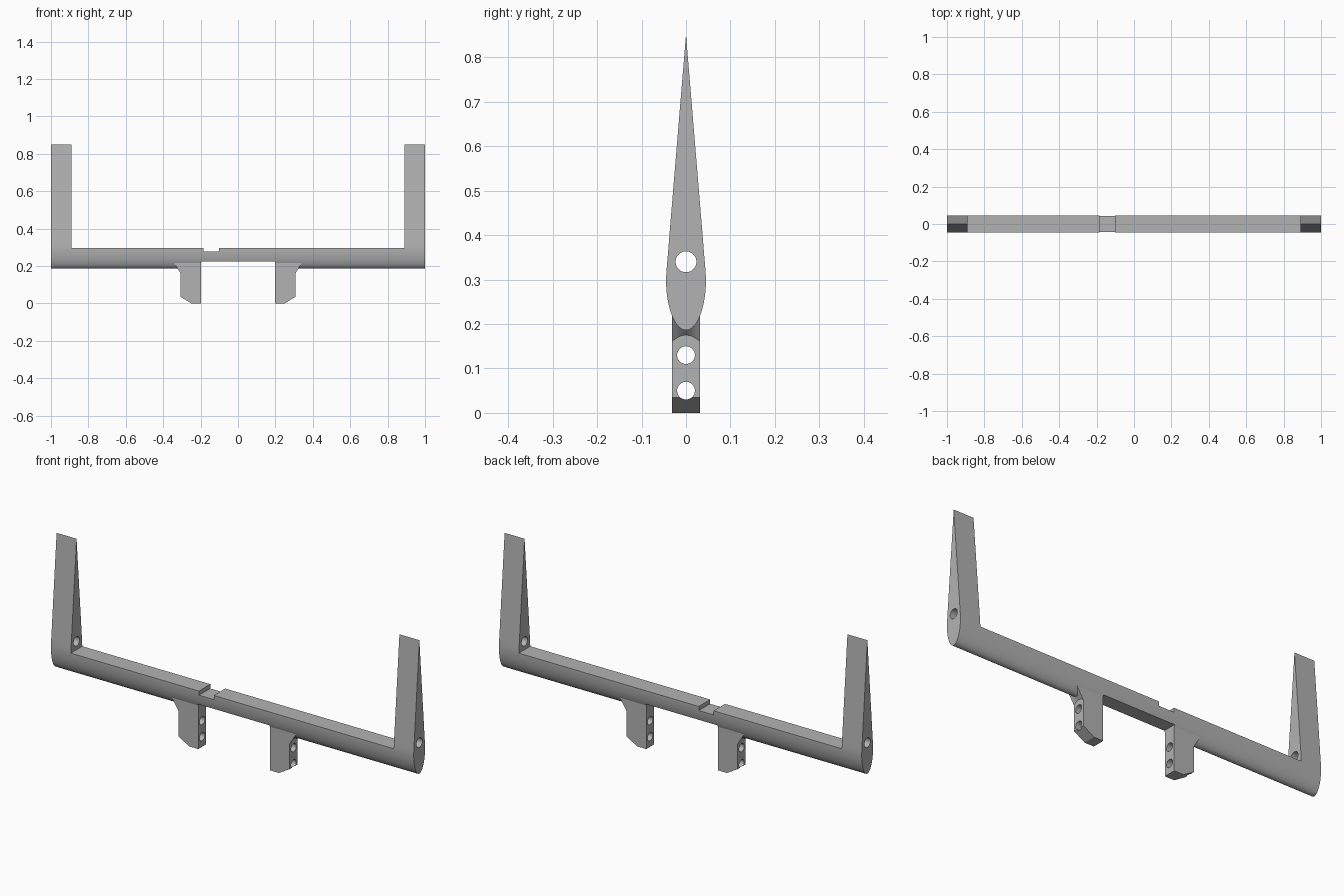
import bpy, bmesh, math

if "Cube" in bpy.data.objects:
    bpy.data.objects.remove(bpy.data.objects["Cube"])

grey = bpy.data.materials.new("plain grey")
grey.use_nodes = True
colour = (0.45, 0.45, 0.45, 1)
grey.diffuse_color = colour
grey.node_tree.nodes["Principled BSDF"].inputs["Base Color"].default_value = colour

TIP, BELLY, BOTTOM, HALF = 0.851, 0.30, 0.186, 0.045
LEG_IN, LEG_OUT, LEG_Y = 0.197, 0.307, 0.031


def loft(name, rings):
    """Skin a row of closed rings and cap both ends."""
    bm = bmesh.new()
    rows = [[bm.verts.new(p) for p in ring] for ring in rings]
    for a, b in zip(rows, rows[1:]):
        for i in range(len(a)):
            j = (i + 1) % len(a)
            bm.faces.new((a[i], a[j], b[j], b[i]))
    bm.faces.new(rows[0])
    bm.faces.new(rows[-1])
    bmesh.ops.recalc_face_normals(bm, faces=bm.faces)
    mesh = bpy.data.meshes.new(name)
    bm.to_mesh(mesh)
    bm.free()
    mesh.materials.append(grey)
    obj = bpy.data.objects.new(name, mesh)
    bpy.context.collection.objects.link(obj)
    return obj


def box(name, x0, x1, z0, z1):
    ring = [(x0, z0), (x1, z0), (x1, z1), (x0, z1)]
    return loft(name, [[(x, y, z) for x, z in ring] for y in (-0.2, 0.2)])


def bore(name, x0, x1, z, r):
    angles = [math.tau * i / 40 for i in range(40)]
    return loft(name, [[(x, r * math.cos(a), z + r * math.sin(a)) for a in angles]
                       for x in (x0, x1)])


def cut(obj, cutters):
    for cutter in cutters:
        mod = obj.modifiers.new("cut", "BOOLEAN")
        mod.operation, mod.solver, mod.object = "DIFFERENCE", "EXACT", cutter
        bpy.ops.object.select_all(action="DESELECT")
        obj.select_set(True)
        bpy.context.view_layer.objects.active = obj
        bpy.ops.object.modifier_apply(modifier=mod.name)
        bpy.data.objects.remove(cutter)


def smooth(obj):
    bpy.ops.object.select_all(action="DESELECT")
    obj.select_set(True)
    bpy.context.view_layer.objects.active = obj
    bpy.ops.object.shade_smooth_by_angle(angle=math.radians(30))


def belly_z(y):
    return BELLY - (BELLY - BOTTOM) * math.sqrt(1 - (y / HALF) ** 2)


# Crossbar and upright fins: one long teardrop, cut down in the middle
side = [(0.0435, 0.325), (0.0405, 0.36), (0.0365, 0.41)]
arc = [(HALF * math.cos(a), BELLY + (BELLY - BOTTOM) * math.sin(a))
       for a in [-math.pi * i / 32 for i in range(33)]]
teardrop = [(0, TIP)] + side[::-1] + arc + [(-y, z) for y, z in side]
frame = loft("crossbar_with_fins", [[(x, y, z) for y, z in teardrop] for x in (-1, 1)])
cut(frame, [
    box("fin_gap", -0.89, 0.89, 0.298, 1),
    box("top_notch", -0.184, -0.102, 0.277, 0.4),
    box("under_recess", -LEG_IN, LEG_IN, 0, 0.225),
    bore("right_fin_bore", -1.1, -0.8, 0.34, 0.0235),
    bore("left_fin_bore", 0.8, 1.1, 0.34, 0.0235),
])
smooth(frame)

# Legs with a chamfered foot and two bores, and a flared fillet under the bar
outline = [(LEG_IN, 0), (0.248, 0), (LEG_OUT, 0.035), (LEG_OUT, 0.222), (LEG_IN, 0.225)]
for label, s in (("left", 1), ("right", -1)):
    leg = loft(label + "_leg", [[(s * x, y, z) for x, z in outline]
                                for y in (-LEG_Y, LEG_Y)])
    cut(leg, [bore("leg_bore", s * 0.1, s * 0.4, z, 0.02) for z in (0.05, 0.13)])
    smooth(leg)
    rings = []
    for i in range(13):
        t = i / 6 - 1
        y, z = LEG_Y * t, belly_z(LEG_Y * t)
        low = 0.175 - 0.014 * t * t
        rings.append([(s * 0.295, y, low), (s * LEG_OUT, y, low),
                      (s * (0.32 + 0.022 * t * t), y, z), (s * 0.295, y, z + 0.003)])
    smooth(loft(label + "_leg_fillet", rings))
